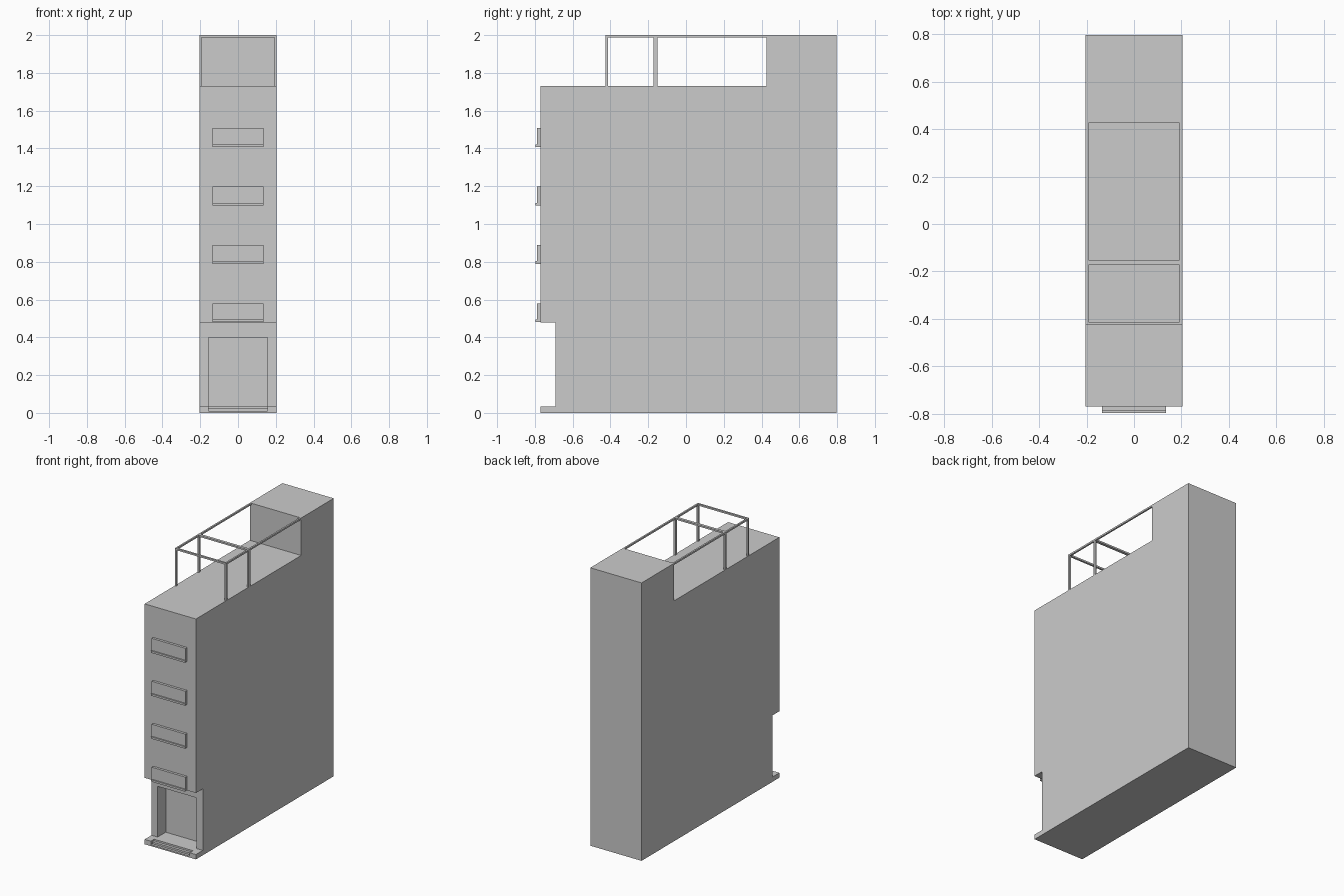
import bpy

if "Cube" in bpy.data.objects:
    bpy.data.objects.remove(bpy.data.objects["Cube"])

W = 0.204          # half width of the house
FRONT, BACK = -0.77, 0.797


def extrude_profile(name, pts, half):
    """Extrude a (y, z) outline across x from -half to half."""
    n = len(pts)
    verts = [(x, y, z) for x in (-half, half) for y, z in pts]
    faces = [tuple(range(n))[::-1], tuple(range(n, 2 * n))]
    faces += [(i, (i + 1) % n, (i + 1) % n + n, i + n) for i in range(n)]
    # outline runs counter-clockwise seen from +x
    mesh = bpy.data.meshes.new(name)
    mesh.from_pydata(verts, [], faces)
    obj = bpy.data.objects.new(name, mesh)
    bpy.context.collection.objects.link(obj)
    return obj


def box(name, x0, x1, y0, y1, z0, z1):
    obj = extrude_profile(name, [(y0, z0), (y1, z0), (y1, z1), (y0, z1)], (x1 - x0) / 2)
    obj.location.x = (x0 + x1) / 2
    return obj


def cut(target, cutter):
    mod = target.modifiers.new(cutter.name, 'BOOLEAN')
    mod.operation = 'DIFFERENCE'
    mod.solver = 'EXACT'
    mod.object = cutter
    bpy.context.view_layer.objects.active = target
    bpy.ops.object.modifier_apply(modifier=mod.name)
    bpy.data.objects.remove(cutter)


# main house: stepped roof, recessed ground floor
house = extrude_profile("house_body", [
    (FRONT, 0), (BACK, 0), (BACK, 2), (0.427, 2), (0.427, 1.73), (FRONT, 1.73),
    (FRONT, 0.478), (-0.692, 0.478), (-0.692, 0.035), (FRONT, 0.035)], W)

# entrance niche and the steps in the front slab
cut(house, box("entrance_cut", -0.155, 0.155, -0.75, -0.60, 0.035, 0.40))
cut(house, extrude_profile("step_cut", [
    (-0.80, 0.01), (-0.752, 0.01), (-0.752, 0.023), (-0.732, 0.023),
    (-0.732, 0.06), (-0.80, 0.06)], 0.155))

# balcony fronts with a projecting sill, one per floor
for i in range(4):
    z = 0.48 + 0.309 * i
    box(f"balcony_sill_{i + 1}", -0.135, 0.135, -0.797, FRONT, z, z + 0.014)
    box(f"balcony_panel_{i + 1}", -0.135, 0.135, -0.788, FRONT, z + 0.014, z + 0.1)

# roof terrace pergola
T = 0.012
for side, x0 in (("left", -W), ("right", W - T)):
    box(f"pergola_rail_{side}", x0, x0 + T, -0.427, 0.427, 2 - T, 2)
    for place, y0, y1 in (("front", -0.427, -0.413), ("middle", -0.172, -0.152)):
        box(f"pergola_post_{place}_{side}", x0, x0 + T, y0, y1, 1.73, 2 - T)
for place, y0, y1 in (("front", -0.427, -0.413), ("middle", -0.172, -0.152)):
    box(f"pergola_beam_{place}", -W + T, W - T, y0, y1, 2 - T, 2)
